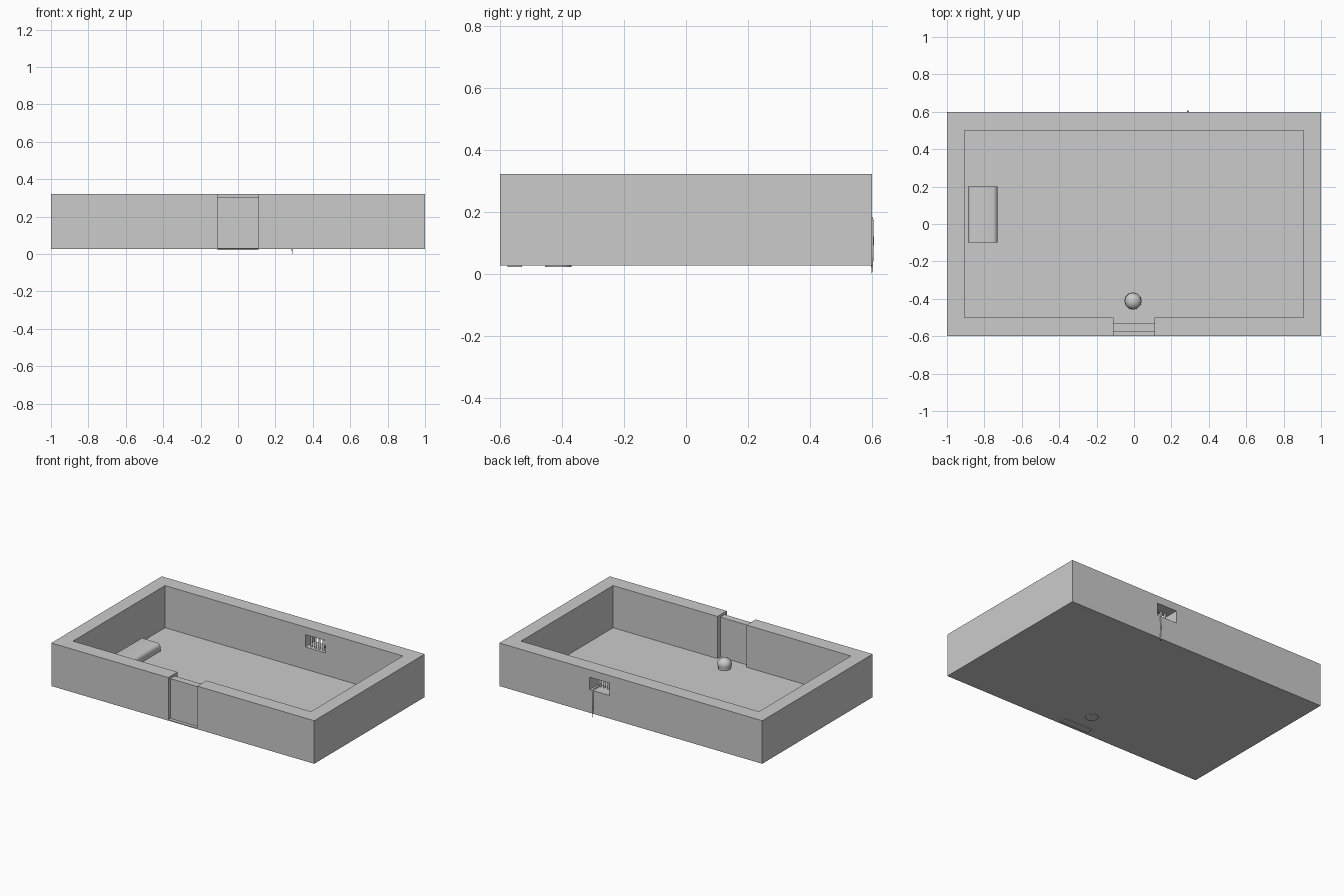
import bpy, bmesh
from mathutils import Vector

if "Cube" in bpy.data.objects:
    bpy.data.objects.remove(bpy.data.objects["Cube"])

def finish(name, bm):
    bmesh.ops.recalc_face_normals(bm, faces=bm.faces)
    me = bpy.data.meshes.new(name)
    bm.to_mesh(me)
    bm.free()
    ob = bpy.data.objects.new(name, me)
    bpy.context.collection.objects.link(ob)
    return ob

def box(name, x0, x1, y0, y1, z0, z1):
    bm = bmesh.new()
    bmesh.ops.create_cube(bm, size=1)
    for v in bm.verts:
        v.co = Vector(((x0 + x1) / 2 + v.co.x * (x1 - x0),
                       (y0 + y1) / 2 + v.co.y * (y1 - y0),
                       (z0 + z1) / 2 + v.co.z * (z1 - z0)))
    return finish(name, bm)

def lathe(name, profile, center, sides):
    bm = bmesh.new()
    vs = [bm.verts.new((r, 0, z)) for r, z in profile]
    es = [bm.edges.new(p) for p in zip(vs, vs[1:])]
    bmesh.ops.spin(bm, geom=vs + es, cent=(0, 0, 0), axis=(0, 0, 1),
                   angle=6.2831853, steps=sides)
    bmesh.ops.remove_doubles(bm, verts=bm.verts, dist=0.0005)
    ob = finish(name, bm)
    ob.location = center
    return ob

def smooth(ob, angle=0.7):
    bpy.ops.object.select_all(action='DESELECT')
    ob.select_set(True)
    bpy.context.view_layer.objects.active = ob
    bpy.ops.object.shade_smooth_by_angle(angle=angle)

# Room shell: thin floor, thick walls, doorway and window cut out
shell = box("room_shell", -1, 1, -0.6, 0.6, 0.026, 0.322)
cutters = [box("interior_cutter", -0.905, 0.905, -0.5, 0.5, 0.032, 0.5),
           box("doorway_cutter", -0.11, 0.11, -0.7, -0.4, 0.032, 0.5),
           box("window_cutter", 0.162, 0.314, 0.4, 0.7, 0.185, 0.27)]
for c in cutters:
    m = shell.modifiers.new(c.name, 'BOOLEAN')
    m.operation = 'DIFFERENCE'
    m.solver = 'EXACT'
    m.object = c
    c.hide_render = True
    c.hide_set(True)

# Door panel set into the doorway
box("door", -0.11, 0.11, -0.577, -0.53, 0.021, 0.306)

# Window bars
for i in range(4):
    bar = lathe(f"window_bar_{i + 1}", [(0.007, 0.18), (0.007, 0.275)],
                (0.162 + 0.152 * (i + 1) / 5, 0.525, 0), 10)
    smooth(bar)

# Bunk with rounded long edges
bunk = box("bunk", -0.888, -0.73, -0.1, 0.2, 0.026, 0.085)
bm = bmesh.new()
bm.from_mesh(bunk.data)
top = [e for e in bm.edges if all(v.co.z > 0.08 for v in e.verts)
       and abs(e.verts[0].co.y - e.verts[1].co.y) > 0.1]
bmesh.ops.bevel(bm, geom=top, offset=0.025, segments=4, profile=0.5, affect='EDGES')
bm.to_mesh(bunk.data)
bm.free()
smooth(bunk)

# Domed stool
stool = lathe("domed_stool", [(0, 0.021), (0.043, 0.021), (0.04, 0.04), (0.046, 0.057),
                              (0.044, 0.075), (0.034, 0.09), (0.018, 0.099), (0, 0.102)],
              (-0.005, -0.412, 0), 12)
smooth(stool)

# Rope tied to a bar, over the sill and down the outside wall
cu = bpy.data.curves.new("rope", 'CURVE')
cu.dimensions = '3D'
cu.bevel_depth = 0.005
cu.bevel_resolution = 1
cu.use_fill_caps = True
pts = [(0.28, 0.525, 0.215, 1), (0.284, 0.55, 0.195, 1), (0.287, 0.592, 0.19, 1),
       (0.288, 0.601, 0.175, 1), (0.287, 0.602, 0.1, 1), (0.289, 0.601, 0.04, 0.8),
       (0.29, 0.6, 0.0, 0.2)]
sp = cu.splines.new('POLY')
sp.points.add(len(pts) - 1)
for p, (x, y, z, r) in zip(sp.points, pts):
    p.co = (x, y, z, 1)
    p.radius = r
bpy.context.collection.objects.link(bpy.data.objects.new("rope", cu))
